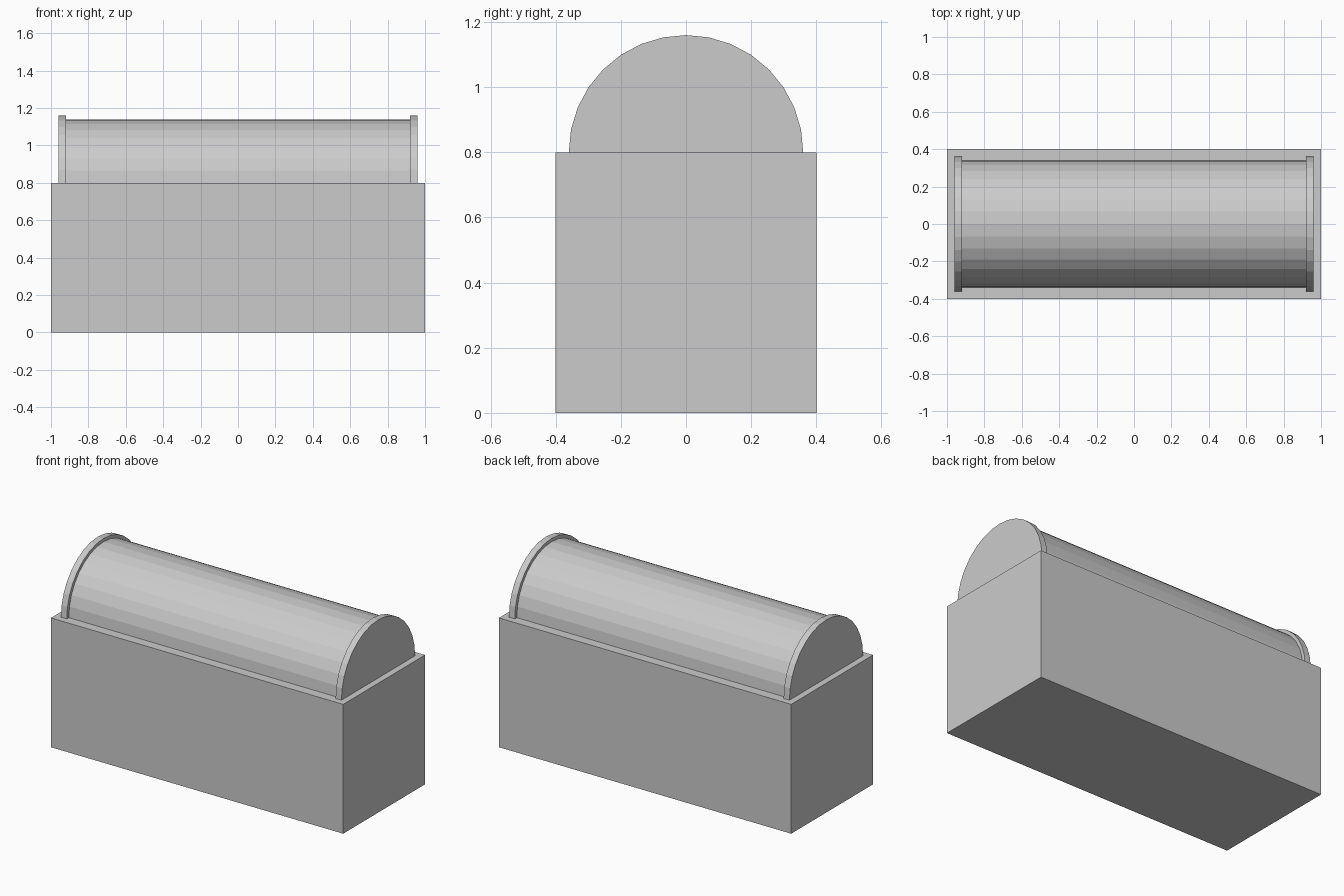
import bpy, math

if "Cube" in bpy.data.objects:
    bpy.data.objects.remove(bpy.data.objects["Cube"])

grey = bpy.data.materials.new("light_grey")
grey.diffuse_color = (0.6, 0.6, 0.6, 1)
grey.use_nodes = True
grey.node_tree.nodes["Principled BSDF"].inputs["Base Color"].default_value = grey.diffuse_color


def add_mesh(name, verts, faces):
    mesh = bpy.data.meshes.new(name)
    mesh.from_pydata(verts, [], faces)
    mesh.materials.append(grey)
    obj = bpy.data.objects.new(name, mesh)
    bpy.context.collection.objects.link(obj)
    return obj


def half_cylinder(name, x0, x1, radius, z, steps=16):
    """Half-round prism lying along x, flat side down at height z."""
    n = steps + 1
    arc = [(radius * math.cos(math.pi * i / steps),
            z + radius * math.sin(math.pi * i / steps)) for i in range(n)]
    verts = [(x, y, h) for x in (x0, x1) for y, h in arc]
    faces = [(i, i + n, (i + 1) % n + n, (i + 1) % n) for i in range(n)]
    faces += [tuple(range(n)), tuple(reversed(range(n, 2 * n)))]
    # Order every face so its normal points outward
    faces = [tuple(reversed(f)) for f in faces]
    return add_mesh(name, verts, faces)


# Box base
bpy.ops.mesh.primitive_cube_add(size=1, location=(0, 0, 0.4))
base = bpy.context.object
base.name = "chest_base"
base.scale = (2, 0.8, 0.8)
bpy.ops.object.transform_apply(location=False, rotation=False, scale=True)
base.data.materials.append(grey)

# Rounded lid
half_cylinder("rounded_lid", -0.92, 0.92, 0.34, 0.8)

# End plates, slightly proud of the lid
for side, x0 in (("left", -0.96), ("right", 0.92)):
    half_cylinder(side + "_end_plate", x0, x0 + 0.04, 0.36, 0.8)
